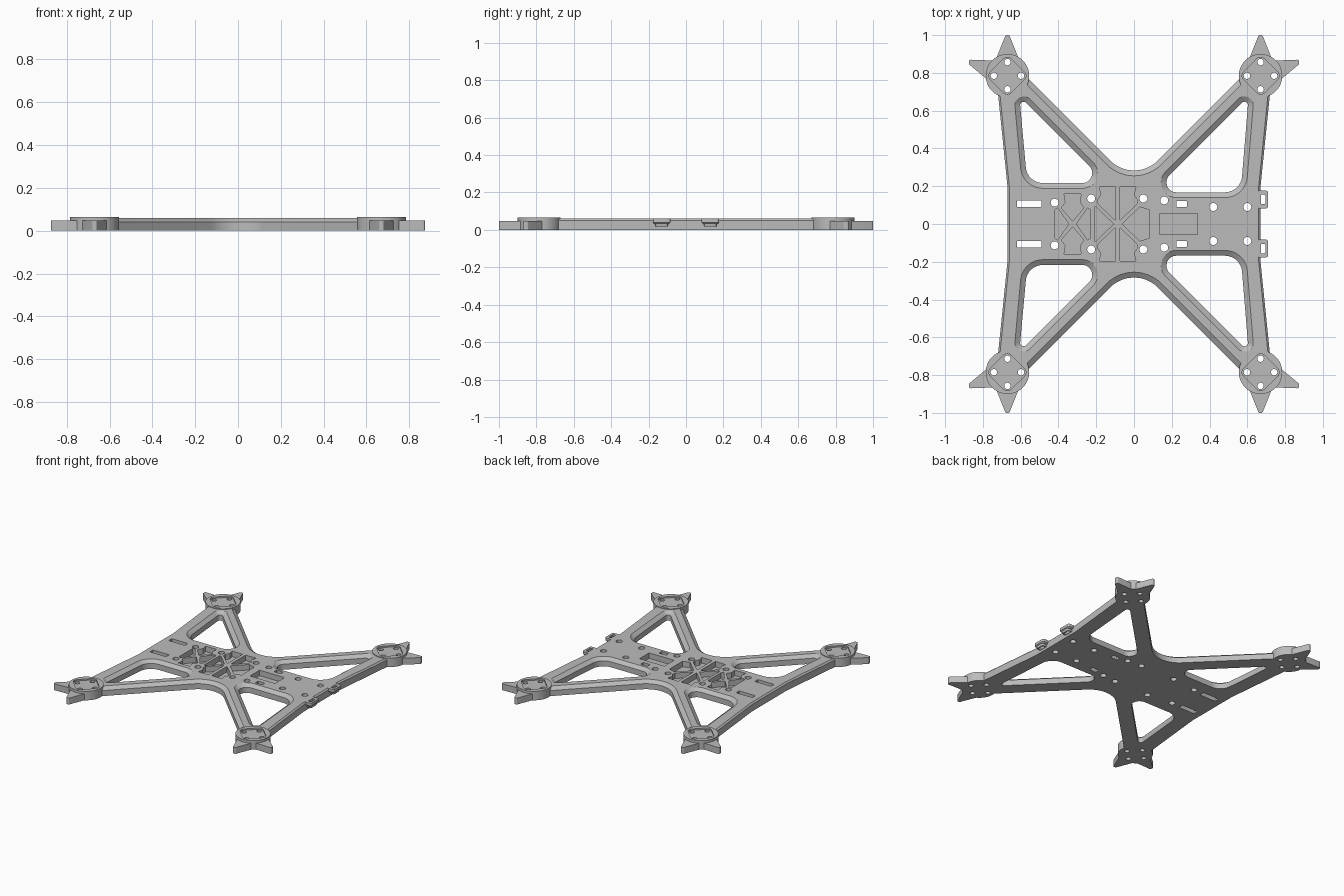
import bpy, bmesh, math
from mathutils import Vector

cube = bpy.data.objects.get("Cube")
if cube:
    bpy.data.objects.remove(cube, do_unlink=True)

grey = bpy.data.materials.new("matte grey")
grey.use_nodes = True
colour = (0.5, 0.5, 0.5, 1)
grey.diffuse_color = colour
grey.node_tree.nodes["Principled BSDF"].inputs["Base Color"].default_value = colour


def rounded(corners, r=0.0):
    """Outline with rounded corners; a corner may carry its own radius."""
    out, n = [], len(corners)
    for i, c in enumerate(corners):
        radius = c[2] if len(c) > 2 else r
        p = Vector(c[:2])
        u = (Vector(corners[i - 1][:2]) - p).normalized()
        v = (Vector(corners[(i + 1) % n][:2]) - p).normalized()
        if radius == 0:
            out.append(p)
            continue
        half = u.angle(v) / 2
        reach = radius / math.tan(half)
        mid = p + (u + v).normalized() * radius / math.sin(half)
        a, b = p + u * reach - mid, p + v * reach - mid
        steps = 10 if radius > 0.015 else 4
        out += [mid + a.lerp(b, k / steps).normalized() * radius for k in range(steps + 1)]
    return out


def circle(x, y, r, n=24):
    turn = math.tau / n
    return [Vector((x + r * math.cos(turn * k), y + r * math.sin(turn * k))) for k in range(n)]


def rect(x0, x1, y0, y1, r=0.0):
    return rounded([(x0, y0), (x1, y0), (x1, y1), (x0, y1)], r)


def flip(poly, sx, sy, about=0.0):
    return [Vector((about + (p.x - about) * sx, p.y * sy)) for p in poly]


def both(polys):
    """Add the copies mirrored front to back."""
    return polys + [flip(p, 1, -1) for p in polys]


def grown(poly, d):
    out = []
    for i, p in enumerate(poly):
        e = (p - poly[i - 1]).normalized()
        f = (poly[(i + 1) % len(poly)] - p).normalized()
        a, b = Vector((e.y, -e.x)), Vector((f.y, -f.x))
        m = (a + b).normalized()
        out.append(p + m * d / max(m.dot(a), 0.3))
    return out


def solid(name, polys, sections):
    """Loft each outline through (height, offset) sections into one object."""
    bm = bmesh.new()
    for poly in polys:
        area = sum(poly[i - 1].cross(p) for i, p in enumerate(poly))
        if area < 0:
            poly = poly[::-1]
        rings = [[bm.verts.new((p.x, p.y, z)) for p in grown(poly, d)] for z, d in sections]
        n = len(poly)
        bm.faces.new(rings[0][::-1])
        bm.faces.new(rings[-1])
        for lo, hi in zip(rings, rings[1:]):
            for i in range(n):
                j = (i + 1) % n
                bm.faces.new((lo[i], lo[j], hi[j], hi[i]))
    mesh = bpy.data.meshes.new(name)
    bm.to_mesh(mesh)
    bm.free()
    mesh.materials.append(grey)
    obj = bpy.data.objects.new(name, mesh)
    bpy.context.collection.objects.link(obj)
    return obj


def cut(targets, polys, sections):
    cutter = solid("cutter", polys, sections)
    cutter.hide_render = True
    for obj in targets:
        bpy.context.view_layer.objects.active = obj
        mod = obj.modifiers.new("cut", "BOOLEAN")
        mod.operation, mod.solver, mod.object = "DIFFERENCE", "EXACT", cutter
        bpy.ops.object.modifier_apply(modifier=mod.name)
    bpy.data.objects.remove(cutter, do_unlink=True)


TOP = 0.06
MX, MY = 0.67, 0.785
signs = [(sx, sy) for sx in (1, -1) for sy in (1, -1)]
names = {(1, 1): "back_left", (1, -1): "front_left", (-1, 1): "back_right", (-1, -1): "front_right"}

# Frame plate with flared sides
quarter = [(0.67, 0.2), (0.72, 0.69), (0.7, MY)]
right = [(x, -y) for x, y in quarter[::-1]] + quarter
outline = rounded(right + [(-x, -y) for x, y in right])
plate = solid("frame_plate", [outline], [(0, 0), (TOP - 0.01, 0), (TOP, -0.01)])

# Chamfered openings between the arms
notch = rounded([(0, 0.21, 0.176), (0.9, 1.11), (-0.9, 1.11)])
openings = [notch]
for side, low in ((1, 0.168), (-1, 0.217)):
    tri = rounded([(low - 0.07, low, 0.052), (0.565, low, 0.09), (0.607, 0.677, 0.018)])
    openings.append(flip(tri, side, 1))
cut([plate], both(openings), [(-0.02, 0), (0.04, 0), (TOP, 0.028), (0.09, 0.028)])

# Motor mounts
mounts = [solid("motor_mount_" + names[s], [circle(MX * s[0], MY * s[1], 0.115, 48)],
                [(0, 0), (0.065, 0)]) for s in signs]

# Pointed landing fins around each mount
fins = [rounded([(0.61, 0.875), (0.73, 0.875), (0.68, 1.0, 0.008), (0.66, 1.0, 0.008)]),
        rounded([(0.735, 0.865), (0.775, 0.763), (0.873, 0.845, 0.008), (0.873, 0.87, 0.008)])]
for s in signs:
    solid("landing_fins_" + names[s], [flip(f, *s) for f in fins], [(0, 0), (0.047, 0)])

# Lightening pockets in the centre
small_side = rounded([(-0.42, -0.075), (-0.405, -0.085), (-0.345, 0), (-0.405, 0.085), (-0.42, 0.075)])
small_end = rounded([(-0.37, 0.158), (-0.363, 0.115), (-0.385, 0.085), (-0.325, 0.015),
                     (-0.265, 0.085), (-0.287, 0.115), (-0.28, 0.158)])
big_end = rounded([(-0.075, 0.195), (0.01, 0.195), (0, 0.155), (0.017, 0.13), (0.015, 0.105),
                   (-0.075, 0.02)])
big_left = rounded([(-0.21, -0.09), (-0.2, -0.09), (-0.108, 0), (-0.2, 0.09), (-0.21, 0.09)])
big_right = rounded([(0.08, -0.075), (0.08, 0.075), (0.03, 0.09), (-0.062, 0), (0.03, -0.09)])
pockets = [small_side, flip(small_side, -1, 1, -0.325), big_left, big_right,
           rect(0.135, 0.335, -0.055, 0.055)]
pockets += both([small_end, big_end, flip(big_end, -1, 1, -0.087)])
cut([plate], pockets, [(0.02, 0), (0.09, 0)])

# Screw holes and strap slots
screws = [(-0.42, 0.113), (-0.227, 0.135), (0.05, 0.135), (0.16, 0.125), (0.42, 0.09), (0.6, 0.09)]
through = [circle(x, y, 0.021) for x, y in screws]
through += [rect(-0.62, -0.49, 0.09, 0.125, 0.004), rect(0.225, 0.28, 0.09, 0.122, 0.004)]
cut([plate], both(through), [(-0.02, 0), (0.09, 0)])

# Diamond recess and bolt holes on every mount
diamonds, bolts = [], []
for sx, sy in signs:
    x, y, d = MX * sx, MY * sy, 0.11
    diamonds.append(rounded([(x + d, y), (x, y + d), (x - d, y), (x, y - d)], 0.03))
    bolts += [circle(x + 0.072 * a, y + 0.072 * b, 0.017) for a, b in ((1, 0), (-1, 0), (0, 1), (0, -1))]
cut([plate] + mounts, diamonds, [(0.055, 0), (0.09, 0)])
cut([plate] + mounts, bolts, [(-0.02, 0), (0.09, 0)])

# Strap loops on the left edge
for s, name in ((1, "back"), (-1, "front")):
    upper = flip(rect(0.655, 0.71, 0.083, 0.177, 0.012), 1, s)
    lower = flip(rect(0.655, 0.705, 0.095, 0.165, 0.012), 1, s)
    eye = flip(rect(0.673, 0.695, 0.105, 0.155, 0.004), 1, s)
    loops = [solid("strap_loop_" + name, [upper], [(0.032, -0.008), (0.04, 0), (TOP, 0)]),
             solid("strap_loop_foot_" + name, [lower], [(0.018, -0.003), (0.036, 0)])]
    cut(loops, [eye], [(-0.02, 0), (0.09, 0)])

# Smooth the round walls
for obj in list(bpy.context.scene.objects):
    if obj.type == "MESH" and obj.data.materials and obj.data.materials[0] == grey:
        bpy.ops.object.select_all(action="DESELECT")
        obj.select_set(True)
        bpy.context.view_layer.objects.active = obj
        bpy.ops.object.shade_smooth_by_angle(angle=math.radians(30))
